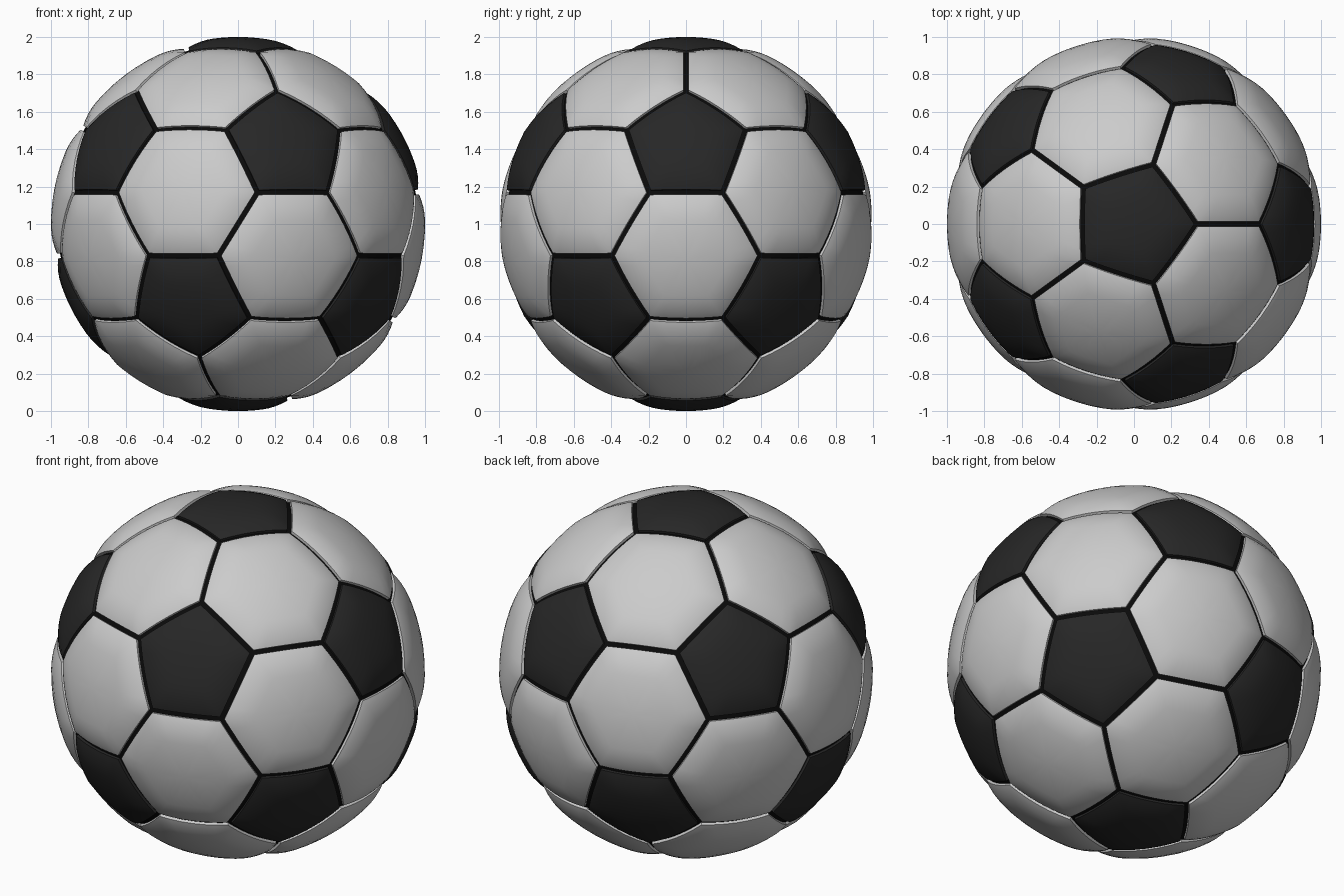
import bpy, bmesh
from math import sin, cos, atan, radians
from mathutils import Vector

if "Cube" in bpy.data.objects:
    bpy.data.objects.remove(bpy.data.objects["Cube"])

CENTRE = Vector((0, 0, 1))
GAP, PUFF_WIDTH, PUFF_DROP, SEAM_R = 0.012, 0.13, 0.02, 0.965
SEGS = 6  # subdivisions along each panel side


def material(name, value):
    m = bpy.data.materials.new(name)
    m.diffuse_color = (value, value, value, 1)
    m.use_nodes = True
    m.node_tree.nodes["Principled BSDF"].inputs["Base Color"].default_value = m.diffuse_color
    return m


def finish(name, bm, mat=None):
    bmesh.ops.recalc_face_normals(bm, faces=bm.faces[:])
    me = bpy.data.meshes.new(name)
    bm.to_mesh(me)
    bm.free()
    ob = bpy.data.objects.new(name, me)
    ob.location = CENTRE
    bpy.context.collection.objects.link(ob)
    if mat:
        me.materials.append(mat)
    bpy.ops.object.select_all(action='DESELECT')
    ob.select_set(True)
    bpy.context.view_layer.objects.active = ob
    bpy.ops.object.shade_smooth_by_angle(angle=radians(40))


def add_panel(bm, corners):
    """One puffed panel on the sphere, with a skirt down into the seam."""
    n = len(corners)
    mid = sum(corners, Vector()) / n
    apothem = ((corners[0] + corners[1]) / 2 - mid).length
    shrink = 1 - GAP / apothem
    outline = [mid + (corners[k].lerp(corners[(k + 1) % n], s / SEGS) - mid) * shrink
               for k in range(n) for s in range(SEGS)]
    puff = 1 - PUFF_WIDTH / apothem
    steps = [puff * f for f in (0.33, 0.67, 1)] + [puff + (1 - puff) * f for f in (0.25, 0.5, 0.75, 0.9, 1)]
    rings = []
    for t in steps:
        u = max(0, (t - puff) / (1 - puff))
        r = 1 - PUFF_DROP * u * u
        rings.append([bm.verts.new(mid.lerp(p, t).normalized() * r) for p in outline])
    rings.append([bm.verts.new(p.normalized() * (SEAM_R - 0.02)) for p in outline])
    top = bm.verts.new(mid.normalized())
    m = len(outline)
    for i in range(m):
        j = (i + 1) % m
        bm.faces.new((top, rings[0][i], rings[0][j]))
        for a, b in zip(rings, rings[1:]):
            bm.faces.new((a[i], b[i], b[j], a[j]))


# Icosahedron layout: one point on top, upper ring starting at +x
lat = atan(0.5)
pts = [Vector((0, 0, 1)), Vector((0, 0, -1))]
for k in range(5):
    for s, off in ((1, 0), (-1, 36)):
        a = radians(72 * k + off)
        pts.append(Vector((cos(lat) * cos(a), cos(lat) * sin(a), s * sin(lat))))


def near(a, b):
    return 0.1 < (pts[a] - pts[b]).length < 1.2


def third(a, b):
    return pts[a].lerp(pts[b], 1 / 3)


def ordered(points):
    axis = sum(points, Vector()).normalized()
    x = (points[0] - axis * points[0].dot(axis)).normalized()
    y = axis.cross(x)
    from math import atan2
    return sorted(points, key=lambda p: atan2(p.dot(y), p.dot(x)))


ids = range(12)
# Dark pentagon panels
bm = bmesh.new()
for a in ids:
    add_panel(bm, ordered([third(a, b) for b in ids if near(a, b)]))
finish("pentagon_panels", bm, material("dark_panel", 0.02))

# Light hexagon panels
bm = bmesh.new()
for a in ids:
    for b in range(a):
        for c in range(b):
            if near(a, b) and near(b, c) and near(a, c):
                add_panel(bm, ordered([third(p, q) for p in (a, b, c) for q in (a, b, c) if p != q]))
finish("hexagon_panels", bm)

# Black inner ball seen through the seams
bm = bmesh.new()
bmesh.ops.create_icosphere(bm, subdivisions=5, radius=SEAM_R)
finish("seam_ball", bm, material("seam_black", 0.003))
